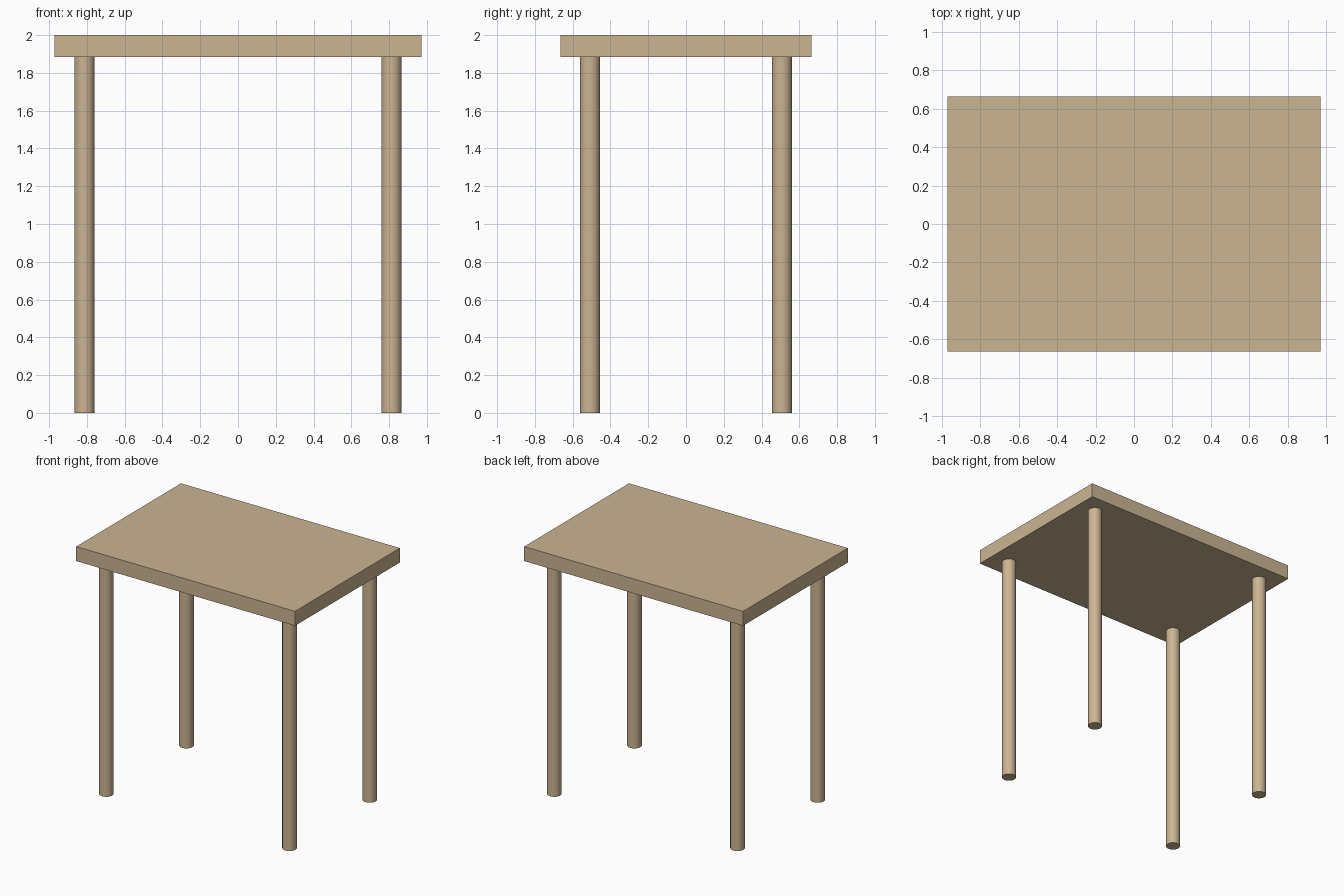
import bpy
import math

if "Cube" in bpy.data.objects:
    bpy.data.objects.remove(bpy.data.objects["Cube"])

TOP_Z, UNDER_Z = 2.0, 1.884
LEG_X, LEG_Y, LEG_R = 0.813, 0.508, 0.053

wood = bpy.data.materials.new("wood")
wood.diffuse_color = (0.60, 0.46, 0.29, 1.0)
wood.use_nodes = True
wood.node_tree.nodes["Principled BSDF"].inputs["Base Color"].default_value = wood.diffuse_color

# Tabletop slab
bpy.ops.mesh.primitive_cube_add(size=1, location=(0, 0, (TOP_Z + UNDER_Z) / 2))
top = bpy.context.object
top.name = "tabletop"
top.scale = (1.942, 1.328, TOP_Z - UNDER_Z)
bpy.ops.object.transform_apply(location=False, rotation=False, scale=True)
top.data.materials.append(wood)


# Round legs, one under each corner
def add_leg(name, x, y):
    bpy.ops.mesh.primitive_cylinder_add(
        vertices=32, radius=LEG_R, depth=UNDER_Z, location=(x, y, UNDER_Z / 2))
    leg = bpy.context.object
    leg.name = name
    leg.data.materials.append(wood)
    bpy.ops.object.shade_smooth_by_angle(angle=math.radians(40))


for y_name, sy in (("front", -1), ("back", 1)):
    for x_name, sx in (("left", -1), ("right", 1)):
        add_leg(f"{y_name}_{x_name}_leg", sx * LEG_X, sy * LEG_Y)
